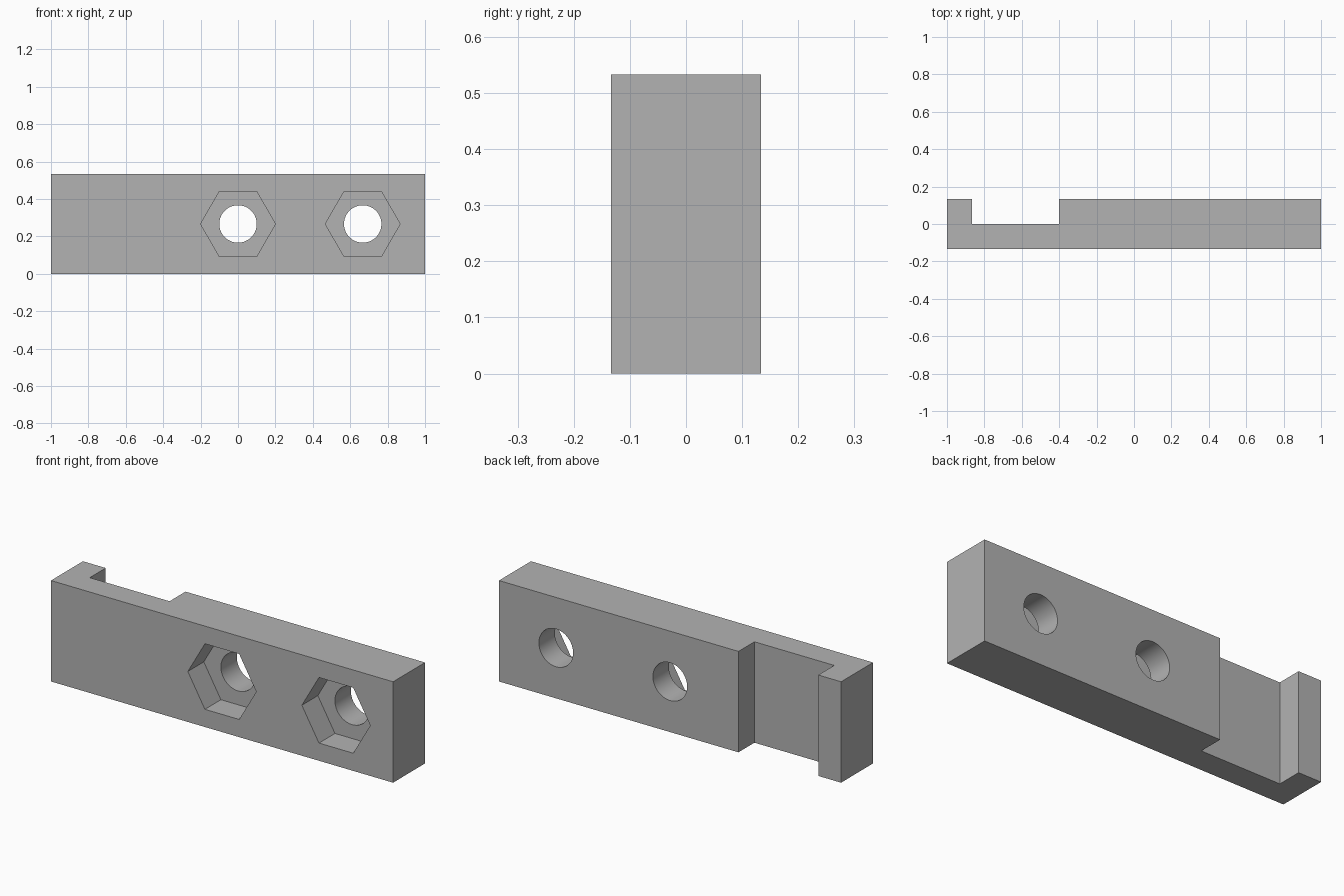
import bpy, bmesh, math
from mathutils import Vector

cube = bpy.data.objects.get("Cube")
if cube:
    bpy.data.objects.remove(cube, do_unlink=True)

HALF_DEPTH = 0.1333
HEIGHT = 0.5333

grey = bpy.data.materials.new("plain grey")
grey.use_nodes = True
colour = (0.45, 0.45, 0.45, 1)
grey.diffuse_color = colour
grey.node_tree.nodes["Principled BSDF"].inputs["Base Color"].default_value = colour


def prism(name, outline, travel):
    """Extrude a closed outline along the travel vector."""
    bm = bmesh.new()
    face = bm.faces.new([bm.verts.new(p) for p in outline])
    result = bmesh.ops.extrude_face_region(bm, geom=[face])
    moved = [v for v in result["geom"] if isinstance(v, bmesh.types.BMVert)]
    bmesh.ops.translate(bm, vec=Vector(travel), verts=moved)
    bmesh.ops.recalc_face_normals(bm, faces=bm.faces)
    mesh = bpy.data.meshes.new(name)
    bm.to_mesh(mesh)
    bm.free()
    mesh.materials.append(grey)
    obj = bpy.data.objects.new(name, mesh)
    bpy.context.collection.objects.link(obj)
    return obj


def bore(name, x, radius, sides, y_start, y_end):
    """Cutter running front to back, with a corner pointing along x."""
    angles = [2 * math.pi * i / sides for i in range(sides)]
    ring = [(x + radius * math.cos(a), y_start, HEIGHT / 2 + radius * math.sin(a))
            for a in angles]
    cutter = prism(name, ring, (0, y_end - y_start, 0))
    cutter.hide_render = True
    return cutter


# Bar with a square notch across its back
d = HALF_DEPTH
plan = [(-1, -d), (1, -d), (1, d), (-0.4, d), (-0.4, 0),
        (-0.8667, 0), (-0.8667, d), (-1, d)]
bar = prism("notched_bar", [(x, y, 0) for x, y in plan], (0, 0, HEIGHT))

# Hexagonal nut pockets in the front, round bolt holes right through
cutters = []
for x in (0, 0.6667):
    cutters.append(bore("nut_pocket_cutter", x, 0.2, 6, -0.3, 0))
    cutters.append(bore("bolt_hole_cutter", x, 0.1, 64, -0.4, 0.4))

bpy.ops.object.select_all(action="DESELECT")
bpy.context.view_layer.objects.active = bar
bar.select_set(True)
for cutter in cutters:
    cut = bar.modifiers.new(cutter.name, "BOOLEAN")
    cut.operation = "DIFFERENCE"
    cut.solver = "EXACT"
    cut.object = cutter
    bpy.ops.object.modifier_apply(modifier=cut.name)
    bpy.data.objects.remove(cutter, do_unlink=True)

# Smooth hole walls, crisp edges elsewhere
bpy.ops.object.shade_smooth_by_angle(angle=math.radians(30))
